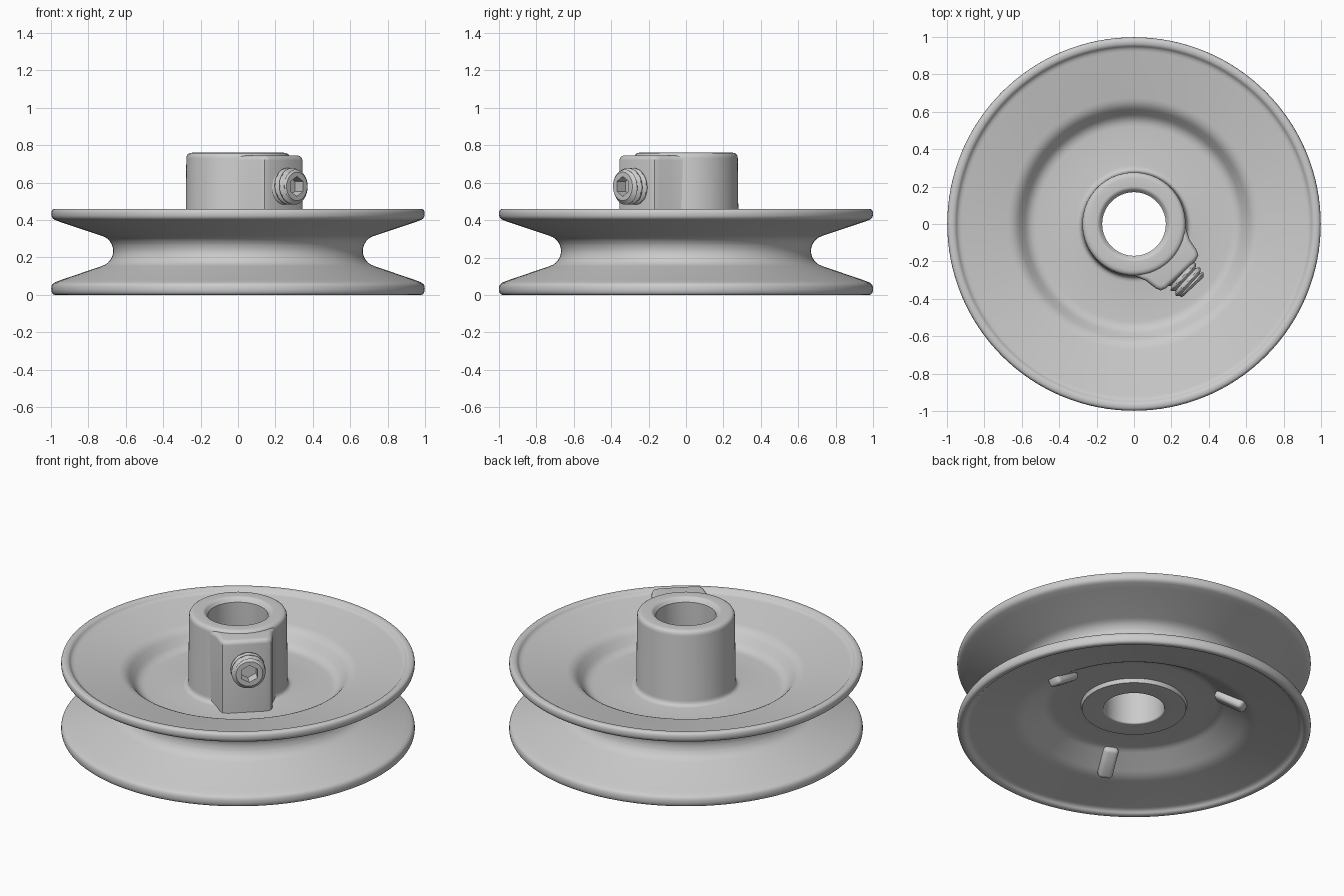
import bpy, bmesh
from math import sin, cos, pi, radians
from mathutils import Vector, Matrix

if "Cube" in bpy.data.objects:
    bpy.data.objects.remove(bpy.data.objects["Cube"])

SCREW_ANGLE = radians(-47)


def finish(bm, name, angle=35):
    bmesh.ops.recalc_face_normals(bm, faces=bm.faces)
    mesh = bpy.data.meshes.new(name)
    bm.to_mesh(mesh)
    bm.free()
    ob = bpy.data.objects.new(name, mesh)
    bpy.context.collection.objects.link(ob)
    bpy.ops.object.select_all(action='DESELECT')
    ob.select_set(True)
    bpy.context.view_layer.objects.active = ob
    bpy.ops.object.shade_smooth_by_angle(angle=radians(angle))
    return ob


def rounded(points, steps=4):
    """Closed profile of (r, z, fillet) with each corner replaced by a curve."""
    out = []
    for i, (r, z, f) in enumerate(points):
        p = Vector((r, z))
        if f == 0:
            out.append(p)
            continue
        a = Vector(points[i - 1][:2]) - p
        b = Vector(points[(i + 1) % len(points)][:2]) - p
        a = p + a.normalized() * min(f, a.length * 0.48)
        b = p + b.normalized() * min(f, b.length * 0.48)
        for k in range(steps + 1):
            t = k / steps
            out.append(a * (1 - t) ** 2 + p * 2 * t * (1 - t) + b * t * t)
    return out


def lathe(name, profile, n=128):
    bm = bmesh.new()
    rings = [[bm.verts.new((p.x * cos(2 * pi * j / n), p.x * sin(2 * pi * j / n), p.y))
              for j in range(n)] for p in profile]
    for i, ring in enumerate(rings):
        prev = rings[i - 1]
        for j in range(n):
            k = (j + 1) % n
            bm.faces.new((prev[j], prev[k], ring[k], ring[j]))
    return finish(bm, name)


# Pulley wheel and hub in one turned section: (radius, height, fillet)
lathe("pulley_wheel", rounded([
    (0.170, 0.140, 0.01),
    (0.170, 0.735, 0.0), (0.190, 0.760, 0.012),      # bore and hub top
    (0.276, 0.760, 0.03), (0.281, 0.300, 0.03),      # hub wall
    (0.560, 0.295, 0.04), (0.635, 0.390, 0.04),      # upper recess
    (0.940, 0.437, 0.02), (0.958, 0.460, 0.015),     # upper web
    (0.990, 0.460, 0.02), (1.000, 0.440, 0.015),     # upper rim
    (0.995, 0.408, 0.02), (0.960, 0.393, 0.02),
    (0.690, 0.303, 0.04), (0.660, 0.235, 0.04), (0.690, 0.167, 0.04),  # groove
    (0.960, 0.075, 0.02), (0.995, 0.060, 0.02),
    (1.000, 0.025, 0.015), (0.990, 0.000, 0.02),     # lower rim
    (0.958, 0.000, 0.015), (0.940, 0.023, 0.02),
    (0.650, 0.068, 0.04), (0.490, 0.165, 0.03),      # lower web and recess
    (0.300, 0.165, 0.0), (0.294, 0.140, 0.0),        # hub underside
]))

# Set-screw pad on the side of the hub
half = [(0.19, 0.195), (0.265, 0.160), (0.33, 0.150), (0.357, 0.138), (0.368, 0.108)]
outline = half + [(x, -y) for x, y in reversed(half)]
bm = bmesh.new()
base = bm.faces.new([bm.verts.new((x, y, 0.285)) for x, y in outline])
top = bmesh.ops.extrude_face_region(bm, geom=[base])["geom"]
bmesh.ops.translate(bm, vec=(0, 0, 0.46), verts=[g for g in top if isinstance(g, bmesh.types.BMVert)])
edges = [e for e in bm.edges if all(v.co.z > 0.7 for v in e.verts)]
bmesh.ops.bevel(bm, geom=edges, offset=0.025, segments=4, profile=0.5, affect='EDGES')
pad = finish(bm, "screw_pad", 40)
pad.rotation_euler.z = SCREW_ANGLE

# Threaded set screw along local x, with a hexagonal socket
N, PITCH, END = 48, 0.036, 0.462
bm = bmesh.new()


def thread_radius(x, a):
    phase = (x / PITCH - a / (2 * pi)) % 1
    return min(0.080 + 0.018 * min(1, 2.6 * (0.5 - abs(phase - 0.5))), 0.076 + (END - x) * 1.1)


def hex_radius(a):
    return 0.046 / cos((a + pi / 6) % (pi / 3) - pi / 6)


rows = []
for i in range(41):
    x = 0.33 + (END - 0.33) * i / 40
    rows.append((x, lambda a, x=x: thread_radius(x, a)))
rows += [(END, hex_radius), (END - 0.065, hex_radius)]
rings = []
for x, radius in rows:
    ring = []
    for j in range(N):
        a = 2 * pi * j / N
        ring.append(bm.verts.new((x, radius(a) * cos(a), radius(a) * sin(a))))
    rings.append(ring)
for r0, r1 in zip(rings, rings[1:]):
    for j in range(N):
        k = (j + 1) % N
        bm.faces.new((r0[j], r0[k], r1[k], r1[j]))
bm.faces.new(rings[-1])
bm.faces.new(rings[0])
screw = finish(bm, "set_screw", 40)
screw.location.z = 0.58
screw.rotation_euler.z = SCREW_ANGLE

# Three raised ribs on the slope of the lower recess
for i in range(3):
    bm = bmesh.new()
    bmesh.ops.create_cube(bm, size=1, matrix=Matrix.Diagonal((0.19, 0.085, 0.08, 1)))
    bmesh.ops.bevel(bm, geom=bm.edges[:], offset=0.022, segments=3, profile=0.5, affect='EDGES')
    place = Matrix.Translation((0.57, 0, 0.115)) @ Matrix.Rotation(radians(33), 4, 'Y')
    bmesh.ops.transform(bm, verts=bm.verts, matrix=Matrix.Rotation(radians(5 + 120 * i), 4, 'Z') @ place)
    finish(bm, f"recess_rib_{i + 1}", 40)
